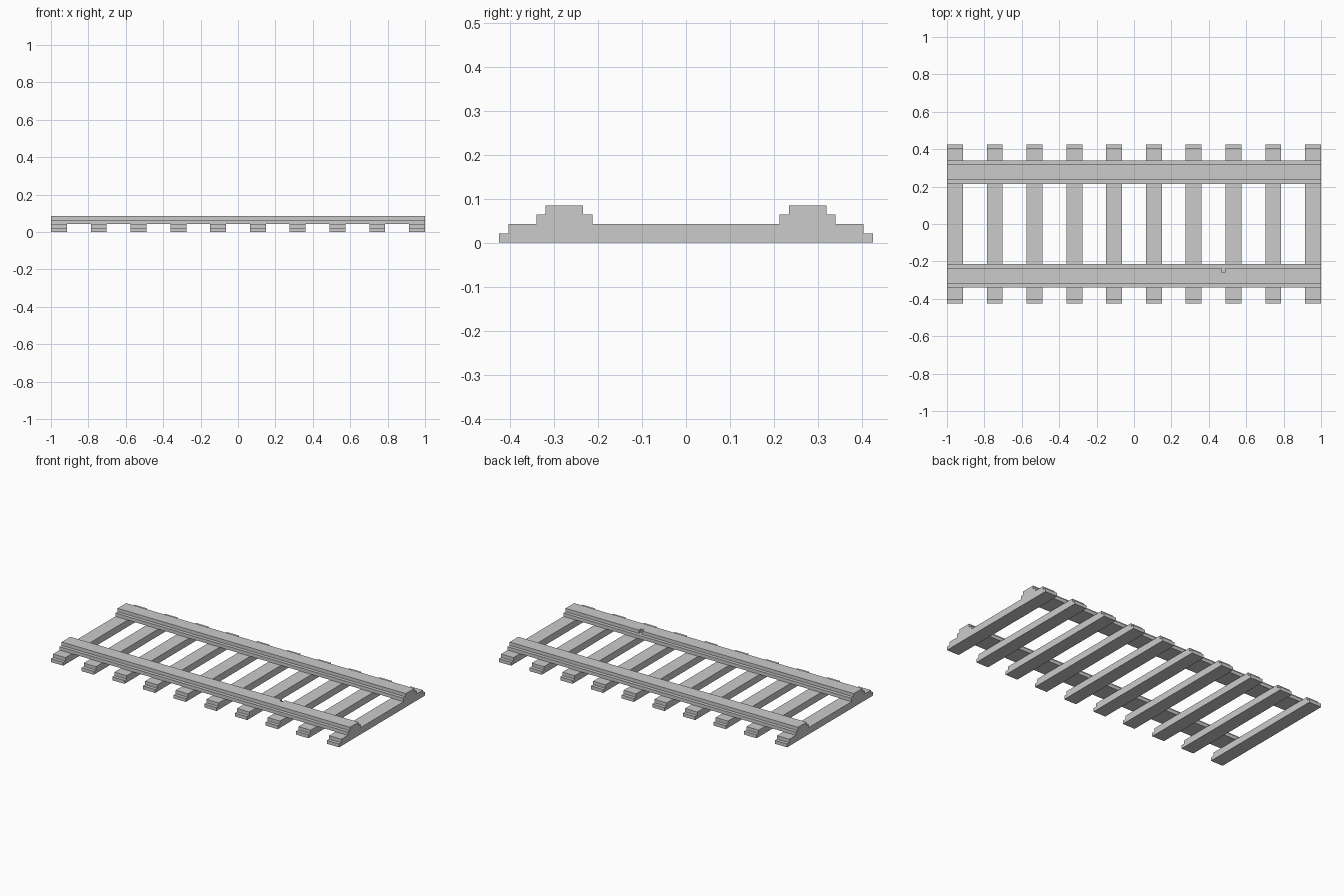
import bpy, bmesh

if "Cube" in bpy.data.objects:
    bpy.data.objects.remove(bpy.data.objects["Cube"])

U = 2 / 94  # block unit: the track is 94 x 40 x 4 units


def extrude_profile(name, profile, x0, x1):
    """Extrude a closed (y, z) profile along x; all values in block units."""
    bm = bmesh.new()
    face = bm.faces.new([bm.verts.new((x0 * U, y * U, z * U)) for y, z in profile])
    ext = bmesh.ops.extrude_face_region(bm, geom=[face])
    verts = [g for g in ext["geom"] if isinstance(g, bmesh.types.BMVert)]
    bmesh.ops.translate(bm, verts=verts, vec=((x1 - x0) * U, 0, 0))
    bmesh.ops.recalc_face_normals(bm, faces=bm.faces)
    mesh = bpy.data.meshes.new(name)
    bm.to_mesh(mesh)
    bm.free()
    obj = bpy.data.objects.new(name, mesh)
    bpy.context.collection.objects.link(obj)
    return obj


def stepped(centre, half, z):
    """Two-layer profile whose upper layer is one unit narrower per side."""
    side = [(half, z), (half, z + 1), (half - 1, z + 1), (half - 1, z + 2)]
    return ([(centre + y, h) for y, h in side]
            + [(centre - y, h) for y, h in reversed(side)])


# Ten sleepers with stepped ends
for i in range(10):
    x = -47 + 10 * i
    extrude_profile(f"sleeper_{i + 1}", stepped(0, 20, 0), x, x + 4)

# Two stepped rails lying on the sleepers
extrude_profile("back_rail", stepped(13, 3, 2), -47, 47)
front_rail = extrude_profile("front_rail", stepped(-13, 3, 2), -47, 47)

# Small one-block notch in the inner top edge of the front rail
cutter = extrude_profile("notch_cutter",
                         [(-12, 3.01), (-10.5, 3.01), (-10.5, 5), (-12, 5)], 22, 23)
cutter.hide_render = True
cutter.display_type = 'WIRE'
notch = front_rail.modifiers.new("notch", 'BOOLEAN')
notch.operation = 'DIFFERENCE'
notch.solver = 'EXACT'
notch.object = cutter
